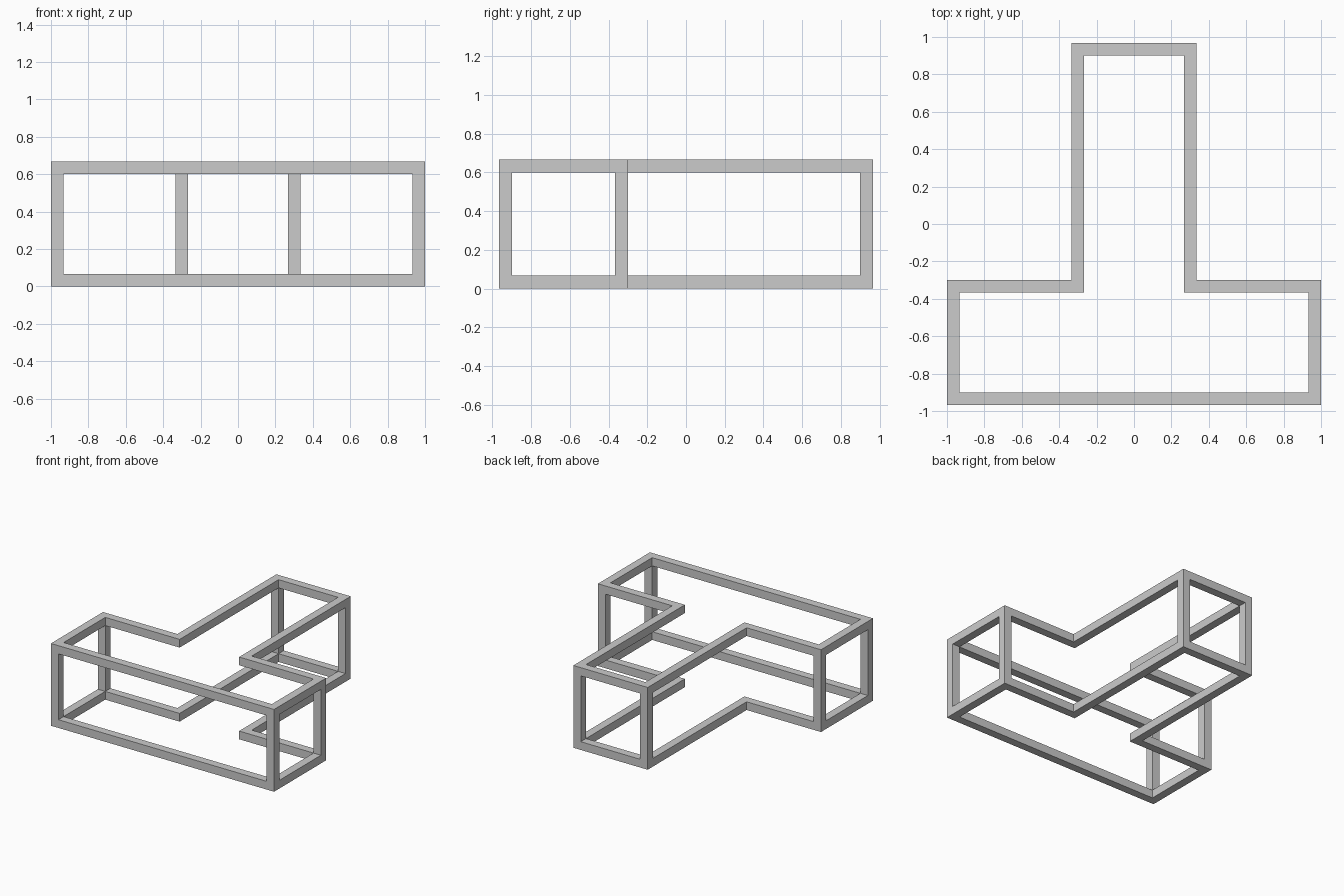
import bpy, bmesh

if "Cube" in bpy.data.objects:
    bpy.data.objects.remove(bpy.data.objects["Cube"])

T = 1 / 15            # beam thickness
H = 10 * T            # total height
FRONT, BACK, STEP = -14.5 * T, 14.5 * T, -4.5 * T
BAR, STEM = 1.0, 5 * T


def t_outline(inset):
    """T-shaped plan outline, moved inwards by inset."""
    b, s = BAR - inset, STEM - inset
    f, m, k = FRONT + inset, STEP - inset, BACK - inset
    right = [(b, f), (b, m), (s, m), (s, k)]
    return right + [(-x, y) for x, y in reversed(right)]


def make_object(name, bm):
    bmesh.ops.recalc_face_normals(bm, faces=bm.faces)
    mesh = bpy.data.meshes.new(name)
    bm.to_mesh(mesh)
    bm.free()
    obj = bpy.data.objects.new(name, mesh)
    bpy.context.collection.objects.link(obj)
    return obj


def rail(name, z):
    """Closed square-section ring following the T outline."""
    bm = bmesh.new()
    loops = [[bm.verts.new((x, y, zz)) for x, y in t_outline(inset)]
             for inset, zz in ((0, z), (0, z + T), (T, z + T), (T, z))]
    n = len(loops[0])
    for a, b in zip(loops, loops[1:] + loops[:1]):
        for i in range(n):
            j = (i + 1) % n
            bm.faces.new((a[i], a[j], b[j], b[i]))
    make_object(name, bm)


def post(name, x, y):
    """Upright between the two rails, centred on (x, y)."""
    bm = bmesh.new()
    bmesh.ops.create_cube(bm, size=1)
    bmesh.ops.scale(bm, vec=(T, T, H - 2 * T), verts=bm.verts)
    bmesh.ops.translate(bm, vec=(x, y, H / 2), verts=bm.verts)
    make_object(name, bm)


# Horizontal T-shaped rails
rail("bottom_rail", 0)
rail("top_rail", H - T)

# Uprights at the outward corners only
for side, s in (("left", -1), ("right", 1)):
    post(f"front_post_{side}", s * (BAR - T / 2), FRONT + T / 2)
    post(f"shoulder_post_{side}", s * (BAR - T / 2), STEP - T / 2)
    post(f"back_post_{side}", s * (STEM - T / 2), BACK - T / 2)
